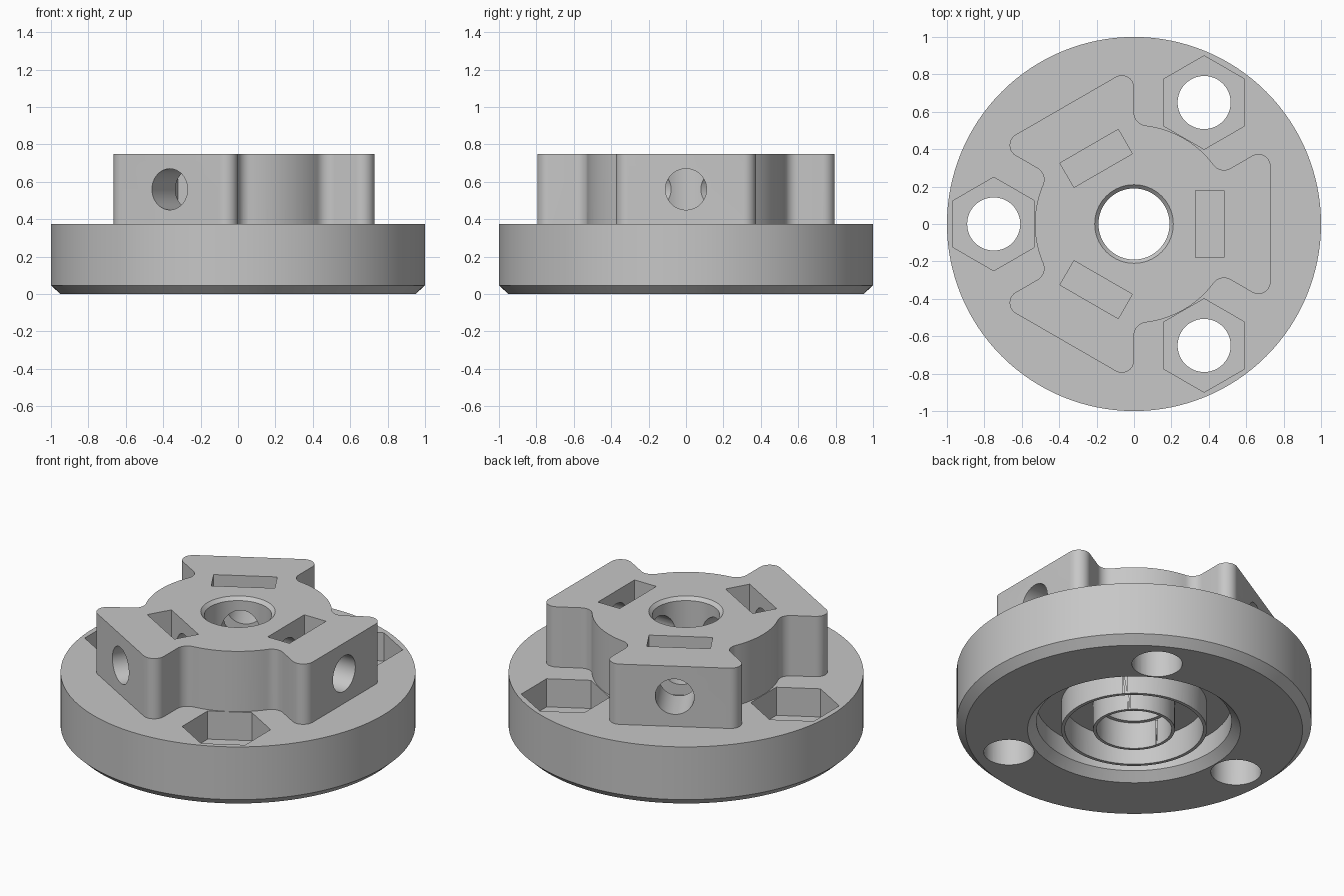
import bpy, bmesh
from math import sin, cos, pi, radians, sqrt, atan2
from mathutils import Vector, Matrix

cube = bpy.data.objects.get("Cube")
if cube:
    bpy.data.objects.remove(cube)

grey = bpy.data.materials.new("plain grey")
grey.use_nodes = True
GREY = (0.57, 0.57, 0.57, 1)
grey.diffuse_color = GREY
grey.node_tree.nodes["Principled BSDF"].inputs["Base Color"].default_value = GREY


def finish(name, bm):
    bmesh.ops.recalc_face_normals(bm, faces=bm.faces)
    mesh = bpy.data.meshes.new(name)
    bm.to_mesh(mesh)
    bm.free()
    mesh.materials.append(grey)
    ob = bpy.data.objects.new(name, mesh)
    bpy.context.collection.objects.link(ob)
    return ob


def lathe(name, profile, steps=96):
    """Revolve a closed (radius, height) outline around z into a hollow shell."""
    bm = bmesh.new()
    verts = [bm.verts.new((r, 0, z)) for r, z in profile]
    edges = [bm.edges.new((a, b)) for a, b in zip(verts, verts[1:] + verts[:1])
             if a.co.x > 0 or b.co.x > 0]
    bmesh.ops.spin(bm, geom=verts + edges, cent=(0, 0, 0), axis=(0, 0, 1),
                   angle=2 * pi, steps=steps)
    bmesh.ops.remove_doubles(bm, verts=bm.verts, dist=1e-4)
    return finish(name, bm)


def prism(name, outline, z0, z1):
    """Extrude a flat outline from z0 to z1."""
    bm = bmesh.new()
    face = bm.faces.new([bm.verts.new((p[0], p[1], z0)) for p in outline])
    up = bmesh.ops.extrude_face_region(bm, geom=[face], use_keep_orig=True)["geom"]
    bmesh.ops.translate(bm, vec=(0, 0, z1 - z0),
                        verts=[v for v in up if isinstance(v, bmesh.types.BMVert)])
    return finish(name, bm)


def arc(centre, r, a0, a1, n):
    return [Vector((centre[0] + r * cos(a0 + (a1 - a0) * i / n),
                    centre[1] + r * sin(a0 + (a1 - a0) * i / n))) for i in range(n + 1)]


def circle(centre, r, n=48):
    return arc(centre, r, 0, 2 * pi, n)[:-1]


def turn(ob, angle):
    ob.data.transform(Matrix.Rotation(angle, 4, "Z"))
    return ob


# Hub outline: one half arm, mirrored, then repeated three times
HUB_R, REACH, TIP, NECK = 0.53, 0.73, 0.065, 0.07
tip_centre = (REACH - TIP, (0.5 * (REACH - TIP) - TIP) / cos(pi / 6))
tip = arc(tip_centre, TIP, 0, radians(120), 10)
along = sqrt((HUB_R + NECK) ** 2 - NECK ** 2)
side = Matrix.Rotation(radians(30), 2)
neck_dir = radians(30) + atan2(NECK, along)
neck = arc(side @ Vector((along, NECK)), NECK, radians(-60), neck_dir - pi, 10)
rim = arc((0, 0), HUB_R, neck_dir, radians(60), 12)[1:]
half = tip + neck + rim
arm = [Vector((p.x, -p.y)) for p in reversed(half[:-1])] + half
outline = [Matrix.Rotation(k * 2 * pi / 3, 2) @ p for k in range(3) for p in arm]

# Base disc with a chamfered lower edge
body = lathe("hub_body", [(0, 0), (0.95, 0), (1, 0.047), (1, 0.375), (0, 0.375)], 128)
hub = prism("hub_arms", outline, 0.3, 0.75)

cutters = [
    # Stepped centre bore with a chamfered mouth
    lathe("bore_cutter", [(0, -0.1), (0.212, -0.1), (0.212, 0.165), (0.19, 0.165),
                          (0.19, 0.73), (0.21, 0.75), (0.21, 0.85), (0, 0.85)]),
    # Underside rings
    lathe("outer_groove_cutter", [(0.41, -0.1), (0.6, -0.1), (0.6, 0),
                                  (0.55, 0.05), (0.55, 0.17), (0.41, 0.17)]),
    lathe("inner_groove_cutter", [(0.23, -0.1), (0.39, -0.1), (0.39, 0.17), (0.23, 0.17)]),
]

for k in range(3):
    a = k * 2 * pi / 3
    # Set-screw hole through the arm
    bm = bmesh.new()
    place = Matrix.Translation((0.5, 0, 0.56)) @ Matrix.Rotation(pi / 2, 4, "Y")
    bmesh.ops.create_cone(bm, cap_ends=True, segments=48, radius1=0.11, radius2=0.11,
                          depth=0.9, matrix=place)
    cutters.append(turn(finish("screw_cutter", bm), a))
    # Captive-nut slot from above
    slot = [(0.33, -0.18), (0.48, -0.18), (0.48, 0.18), (0.33, 0.18)]
    cutters.append(turn(prism("slot_cutter", slot, 0.385, 0.85), a))
    # Mounting hole with a hexagonal pocket
    hexagon = arc((-0.75, 0), 0.25, pi / 6, pi / 6 + 2 * pi, 6)[:-1]
    cutters.append(turn(prism("pocket_cutter", hexagon, 0.2, 0.85), a))
    cutters.append(turn(prism("bolt_cutter", circle((-0.75, 0), 0.142), -0.1, 0.3), a))


def boolean(tool, operation):
    mod = body.modifiers.new(tool.name, "BOOLEAN")
    mod.operation = operation
    mod.solver = "EXACT"
    mod.object = tool
    bpy.context.view_layer.objects.active = body
    bpy.ops.object.modifier_apply(modifier=mod.name)
    bpy.data.objects.remove(tool)


boolean(hub, "UNION")
for c in cutters:
    boolean(c, "DIFFERENCE")

# Smooth curved walls, crisp edges
bpy.ops.object.select_all(action="DESELECT")
body.select_set(True)
bpy.context.view_layer.objects.active = body
bpy.ops.object.shade_smooth_by_angle(angle=radians(25))
